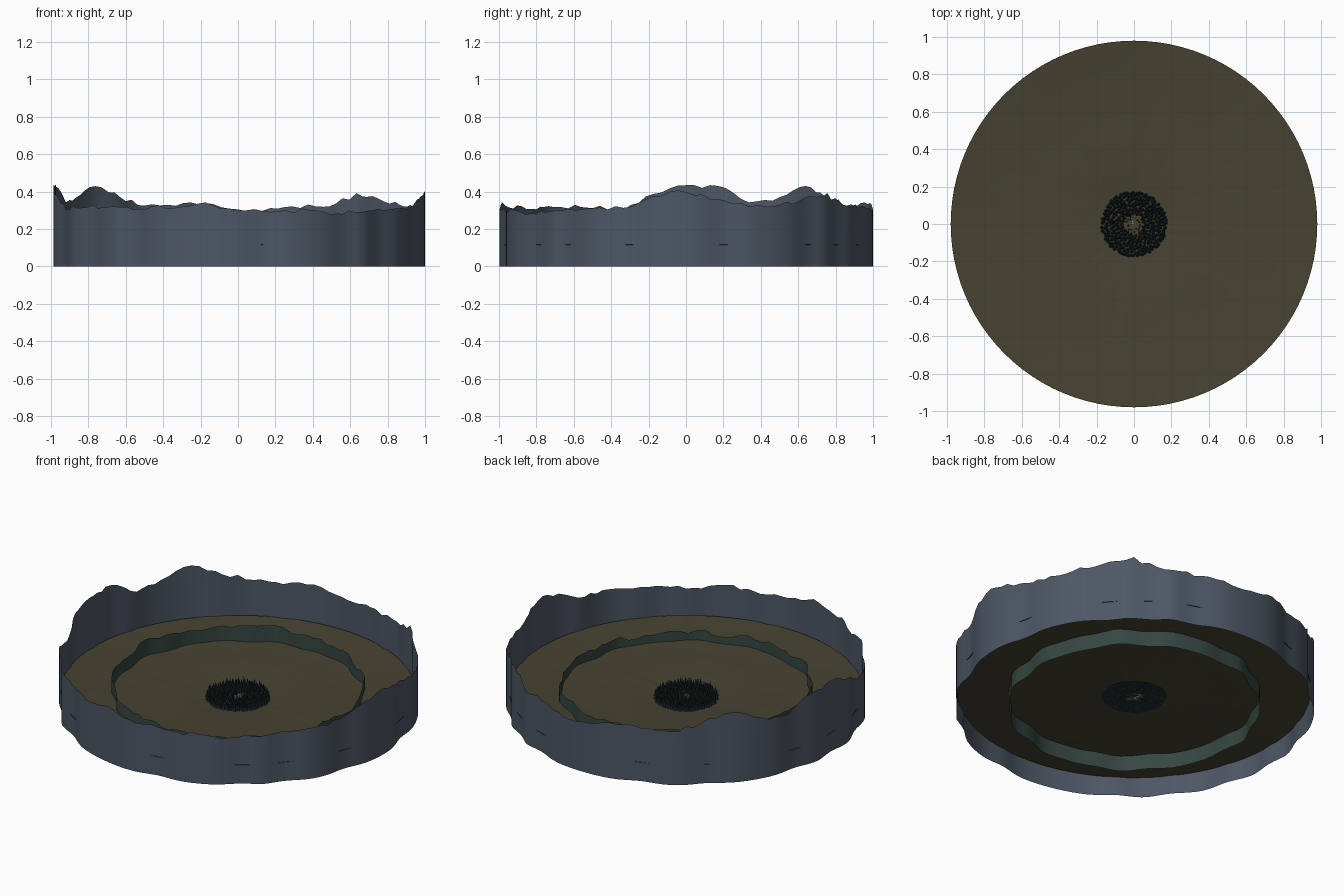
import bpy, bmesh, math, random
from mathutils import Matrix, Vector

random.seed(7)
if "Cube" in bpy.data.objects:
    bpy.data.objects.remove(bpy.data.objects["Cube"], do_unlink=True)


def material(name, color):
    m = bpy.data.materials.new(name)
    m.use_nodes = True
    rgba = (*color, 1)
    m.diffuse_color = rgba
    m.node_tree.nodes["Principled BSDF"].inputs["Base Color"].default_value = rgba
    return m


slate = material("slate blue", (0.075, 0.095, 0.13))
pine = material("pine green", (0.036, 0.062, 0.054))
earth = material("olive earth", (0.062, 0.056, 0.031))
needle = material("dark teal", (0.015, 0.032, 0.038))
bark = material("bark brown", (0.04, 0.026, 0.014))
stone = material("pale stone", (0.25, 0.25, 0.26))


def make_object(name, bm, mats, smooth=False):
    mesh = bpy.data.meshes.new(name)
    bm.to_mesh(mesh)
    bm.free()
    for m in mats:
        mesh.materials.append(m)
    obj = bpy.data.objects.new(name, mesh)
    bpy.context.collection.objects.link(obj)
    if smooth:
        mesh.shade_smooth()
    return obj


def polar(r, deg, z):
    a = math.radians(deg)
    return Vector((r * math.cos(a), r * math.sin(a), z))


def lerp_table(table, t):
    """Linear lookup in sorted (position, value) pairs."""
    for (p, v), (q, w) in zip(table, table[1:]):
        if t <= q:
            return v + (w - v) * (t - p) / (q - p)
    return table[-1][1]


def ridge_sheet(name, mat, radius, height, steps, rows=3):
    """Thin upright ring with a wavy plan and a ragged top edge."""
    bm = bmesh.new()
    columns = []
    for i in range(steps):
        deg = 360 * i / steps
        r, h = radius(deg), height(deg)
        columns.append([bm.verts.new(polar(r, deg, h * k / rows)) for k in range(rows + 1)])
    for a, b in zip(columns, columns[1:] + columns[:1]):
        for k in range(rows):
            bm.faces.new((a[k], b[k], b[k + 1], a[k + 1]))
    return make_object(name, bm, [mat], smooth=True)


# Outer mountain ridge: heights every ten degrees, in hundredths
RIDGE = [40, 36, 33, 33, 36, 38, 33, 32, 31, 30, 34, 33, 32, 37, 44, 36, 34, 43,
         43, 39, 31, 32, 32, 31, 31, 32, 34, 30, 29, 30, 28, 30, 31, 32, 31, 38]
# Directions where the ridge folds inward past the ground's rim
FOLDS = [12, 42, 55, 70, 110, 132, 163, 180, 198, 218, 236, 278, 306, 320, 342]


def ridge_radius(deg):
    dip = 0
    for f in FOLDS:
        d = (deg - f + 180) % 360 - 180
        dip = max(dip, math.exp(-(d / 6) ** 2))
    return 0.999 - 0.025 * dip


def ridge_height(deg):
    i, t = int(deg // 10), deg % 10 / 10
    base = RIDGE[i] * (1 - t) + RIDGE[(i + 1) % len(RIDGE)] * t
    return base / 100 + random.uniform(-0.012, 0.012)


ridge_sheet("outer_ridge", slate, ridge_radius, ridge_height, 144)


# Inner tree-line ridge
def inner_radius(deg):
    a = math.radians(deg)
    return 0.695 + 0.009 * math.sin(11 * a) + 0.006 * math.sin(17 * a + 1)


def inner_height(deg):
    return 0.165 + 0.02 * math.cos(math.radians(deg - 140)) + random.uniform(-0.014, 0.014)


ridge_sheet("inner_ridge", pine, inner_radius, inner_height, 90)

# Dished ground
GROUND = [(0, 0.06), (0.18, 0.069), (0.35, 0.083), (0.7, 0.094), (0.98, 0.116)]


def build_ground():
    bm = bmesh.new()
    steps = 96
    rings = []
    for r in (0.1, 0.18, 0.26, 0.35, 0.5, 0.7, 0.85, 0.98):
        bump = 0.0015 if r < 0.98 else 0
        rings.append([bm.verts.new(polar(r, 360 * i / steps,
                      lerp_table(GROUND, r) + random.uniform(-bump, bump)))
                      for i in range(steps)])
    centre = bm.verts.new((0, 0, GROUND[0][1]))
    for i in range(steps):
        j = (i + 1) % steps
        bm.faces.new((centre, rings[0][i], rings[0][j]))
        for a, b in zip(rings, rings[1:]):
            bm.faces.new((a[i], b[i], b[j], a[j]))
    make_object("ground", bm, [earth], smooth=True)


build_ground()


# Central grove: cone trees scattered in a ring, thinning to bare trunks inside
def scatter_cones(name, mat, count, inner, outer, width, tall, gap, sides=6):
    bm = bmesh.new()
    placed = []
    for _ in range(count * 12):
        if len(placed) == count:
            break
        r = math.sqrt(random.uniform(inner ** 2, outer ** 2))
        spot = polar(r, random.uniform(0, 360), 0)
        if any((spot - p).length < gap for p in placed):
            continue
        placed.append(spot)
        h = tall * random.uniform(0.75, 1.15)
        spot_z = lerp_table(GROUND, r) - 0.002 + h / 2
        bmesh.ops.create_cone(bm, cap_ends=True, segments=sides,
                              radius1=width, radius2=0.001, depth=h,
                              matrix=Matrix.Translation((spot.x, spot.y, spot_z)))
    make_object(name, bm, [mat])


scatter_cones("grove_trees", needle, 330, 0.055, 0.172, 0.010, 0.048, 0.0125)
scatter_cones("inner_trunks", bark, 60, 0.025, 0.08, 0.005, 0.04, 0.012, 5)


# Standing stones at the heart of the grove
def build_stones():
    bm = bmesh.new()
    for i in range(14):
        x, y = random.uniform(-0.02, 0.02), random.uniform(-0.03, 0.06)
        size = random.uniform(0.006, 0.011)
        place = Matrix.Translation((x, y, 0.066)) @ Matrix.Rotation(random.uniform(0, 3), 4, "Z")
        bmesh.ops.create_cube(bm, size=1, matrix=place @ Matrix.Diagonal((size, size, 0.026, 1)))
    make_object("centre_stones", bm, [stone])


build_stones()
